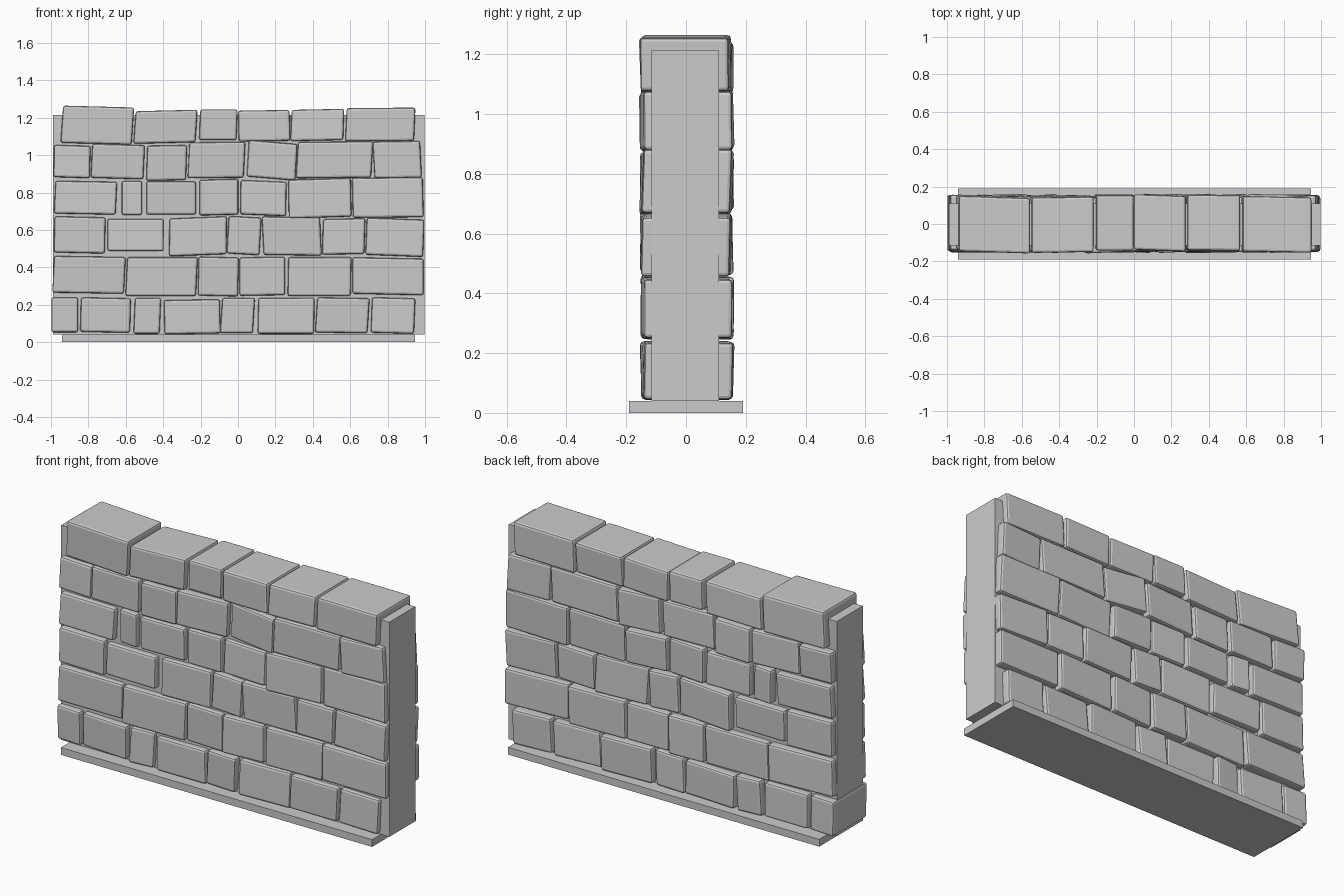
import bpy, bmesh, random
from mathutils import Vector

random.seed(4)


def box(name, lo, hi):
    bm = bmesh.new()
    bmesh.ops.create_cube(bm, size=1)
    for v in bm.verts:
        v.co = Vector([lo[i] if v.co[i] < 0 else hi[i] for i in range(3)])
    me = bpy.data.meshes.new(name)
    bm.to_mesh(me)
    bm.free()
    ob = bpy.data.objects.new(name, me)
    bpy.context.collection.objects.link(ob)
    return ob


def stone(name, x0, x1, z0, z1, lean=0, slope=0):
    """Through-stone: lean shifts the top edge in x, slope lifts its right end."""
    ob = box(name, (x0, -0.145, z0), (x1, 0.151, z1))
    xm, zm = (x0 + x1) / 2, (z0 + z1) / 2
    yaw, pitch, push = (random.uniform(-.007, .007) for _ in range(3))
    for v in ob.data.vertices:
        right = 1 if v.co.x > xm else -1
        up = 1 if v.co.z > zm else -1
        v.co.x += up * lean / 2
        v.co.z += right * slope / 2
        v.co.y += right * yaw + up * pitch * .6 + push * .7
    bev = ob.modifiers.new("worn_edges", 'BEVEL')
    bev.width = 0.012
    bev.segments = 2
    bev.limit_method = 'NONE'


def course(n, z0, z1, stones):
    for i, s in enumerate(stones):
        x0, x1, lean, slope = s[:4]
        d0, d1 = s[4:] if len(s) > 4 else (0, 0)
        stone(f"stone_course{n}_{i + 1}", x0, x1, z0 + d0, z1 + d1, lean, slope)


# Footing slab and mortar core
box("footing_slab", (-.94, -.19, 0), (.945, .19, .04))
box("mortar_core", (-.99, -.115, .04), (.997, .11, 1.215))

# Six courses of stones, bottom to top: x0, x1, lean, slope, (bottom, top offsets)
course(1, .045, .237, [
    (-.998, -.855, 0, 0, .008, .003), (-.842, -.575, .005, -.005, .008, 0),
    (-.555, -.415, .008, 0), (-.395, -.095, -.004, .005, 0, -.01),
    (-.09, .085, .012, 0, .003, 0), (.107, .408, .004, 0),
    (.418, .698, .012, -.004, .005, 0), (.713, .945, .008, -.006, .003, 0)])
course(2, .247, .455, [
    (-.988, -.605, .01, -.006, .015, .003), (-.597, -.22, .01, 0),
    (-.213, .002, .005, -.005), (.008, .252, 0, .004, .003, 0),
    (.267, .605, .004, 0), (.612, .993, 0, -.008, .008, -.005)])
course(3, .465, .67, [
    (-.983, -.71, .004, -.006, .012, 0), (-.698, -.397, 0, 0, .022, -.01),
    (-.368, -.06, .002, .012, 0, -.003), (-.055, .12, .012, -.01, .005, 0),
    (.132, .443, -.01, -.004), (.452, .678, .006, .004, .005, -.01),
    (.685, .993, .008, -.012, -.003, -.01)])
course(4, .677, .865, [
    (-.98, -.65, .008, -.006, .008, -.005), (-.622, -.513, 0, 0, .002, -.003),
    (-.49, -.225, 0, 0, .005, -.005), (-.207, .002, 0, .005, .003, .005),
    (.013, .258, .003, -.01, .002, -.003), (.27, .605, -.004, .01, -.01, .008),
    (.612, .99, -.005, .004, -.01, .015)])
course(5, .875, 1.062, [
    (-.985, -.79, .004, -.006, .005, -.01), (-.783, -.502, .008, -.008, 0, -.005),
    (-.488, -.275, .006, .004, -.01, -.01), (-.265, .035, .01, .003, .003, .008),
    (.052, .312, .012, -.022, 0, .008), (.315, .717, .012, .004, .003, .01),
    (.725, .978, -.01, .004, .003, .012)])
course(6, 1.075, 1.245, [
    (-.942, -.562, .014, -.01, -.014, .015), (-.553, -.222, .012, .008, -.01, -.006),
    (-.205, -.005, .006, 0, .005, 0), (.002, .278, -.004, .004, 0, -.005),
    (.283, .565, .006, .006, .003, 0), (.577, .945, .008, .003, 0, .008)])
